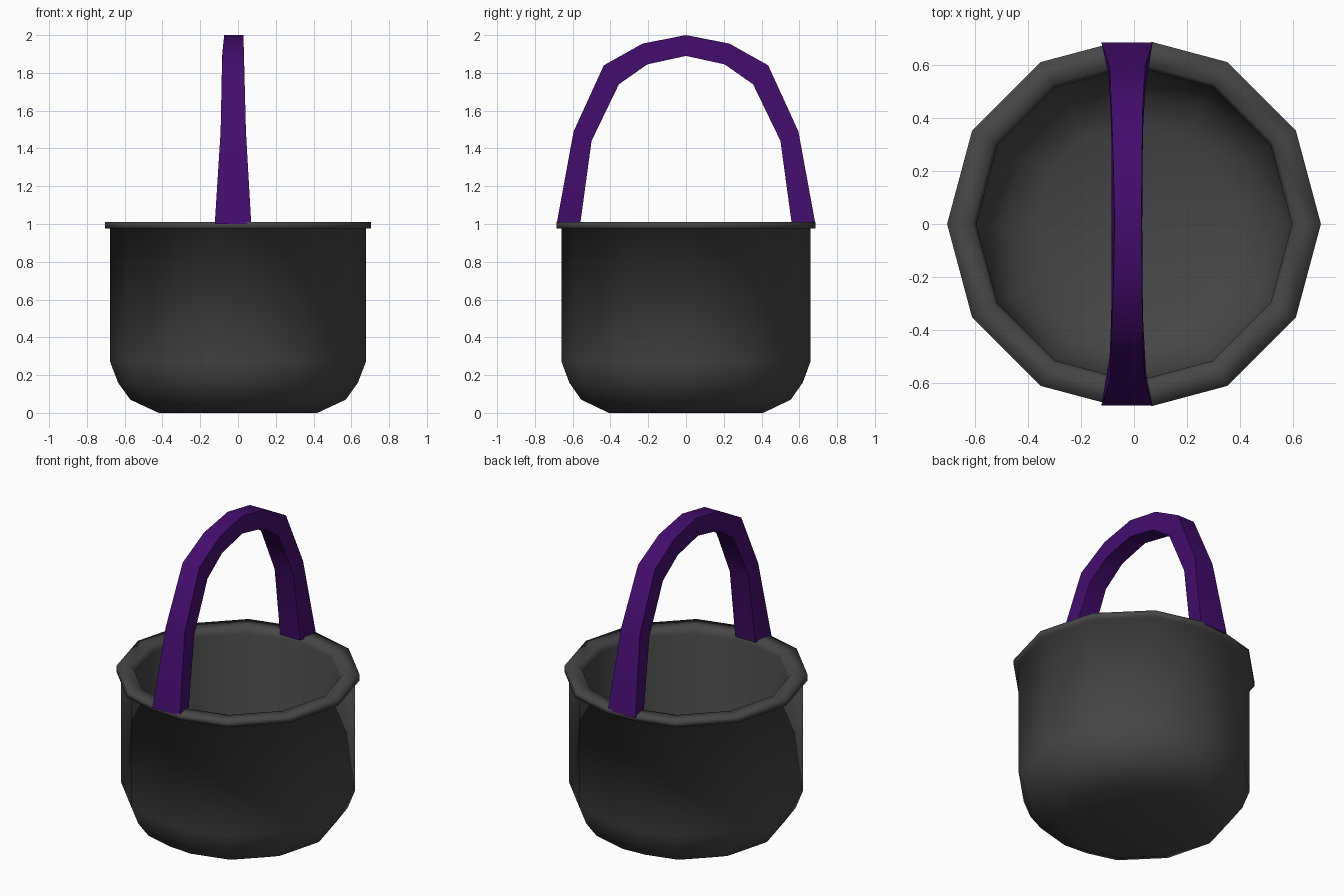
import bpy, bmesh, math

if "Cube" in bpy.data.objects:
    bpy.data.objects.remove(bpy.data.objects["Cube"])


def material(name, rgb):
    m = bpy.data.materials.new(name)
    m.diffuse_color = (*rgb, 1)
    m.use_nodes = True
    m.node_tree.nodes["Principled BSDF"].inputs["Base Color"].default_value = m.diffuse_color
    return m


def loft(name, rings, mat, angle):
    """Skin a list of equal-length rings and cap both ends."""
    bm = bmesh.new()
    vr = [[bm.verts.new(p) for p in ring] for ring in rings]
    n = len(vr[0])
    for a, b in zip(vr, vr[1:]):
        for i in range(n):
            j = (i + 1) % n
            bm.faces.new((a[i], a[j], b[j], b[i]))
    bm.faces.new(vr[0][::-1])
    bm.faces.new(vr[-1])
    bmesh.ops.recalc_face_normals(bm, faces=bm.faces[:])
    me = bpy.data.meshes.new(name)
    bm.to_mesh(me)
    bm.free()
    me.materials.append(mat)
    ob = bpy.data.objects.new(name, me)
    bpy.context.collection.objects.link(ob)
    bpy.ops.object.select_all(action='DESELECT')
    bpy.context.view_layer.objects.active = ob
    ob.select_set(True)
    bpy.ops.object.shade_smooth_by_angle(angle=math.radians(angle))
    return ob


grey = material("dark_grey", (0.062, 0.062, 0.062))
purple = material("deep_purple", (0.058, 0.004, 0.155))

# Bucket outline: twelve sides, front and back corners cut off where the handle sits
outline = []
for k in range(12):
    a = math.radians(30 * k)
    if k == 3:
        outline += [(0.10, 0.973), (-0.17, 0.954)]
    elif k == 9:
        outline += [(-0.17, -0.954), (0.10, -0.973)]
    else:
        outline.append((math.cos(a), math.sin(a)))

# Bucket: outer wall, rim and hollow inside as one profile (radius, height)
profile = [(0.42, 0), (0.57, 0.07), (0.635, 0.16), (0.677, 0.27), (0.677, 0.975),
           (0.705, 0.975), (0.705, 1.01), (0.61, 1.01), (0.595, 0.97),
           (0.595, 0.30), (0.55, 0.19), (0.49, 0.12), (0.37, 0.06)]
loft("bucket", [[(x * r, y * r, z) for x, y in outline] for r, z in profile], grey, 100)

# Handle: tapered arch; outer y, z, inner y, z, then left and right x on both sides
half = [(0.685, 1.0, 0.56, 1.0, -0.123, 0.07, -0.095, 0.045),
        (0.595, 1.49, 0.50, 1.44, -0.092, 0.042, -0.092, 0.042),
        (0.435, 1.84, 0.355, 1.74, -0.085, 0.033, -0.086, 0.034),
        (0.23, 1.955, 0.205, 1.845, -0.078, 0.03, -0.085, 0.032),
        (0, 2.0, 0, 1.89, -0.073, 0.028, -0.084, 0.031)]
stations = [(1, s) for s in half] + [(-1, s) for s in half[-2::-1]]
loft("handle", [[(l, sg * yo, zo), (r, sg * yo, zo), (ri, sg * yi, zi), (li, sg * yi, zi)]
                for sg, (yo, zo, yi, zi, l, r, li, ri) in stations], purple, 50)
